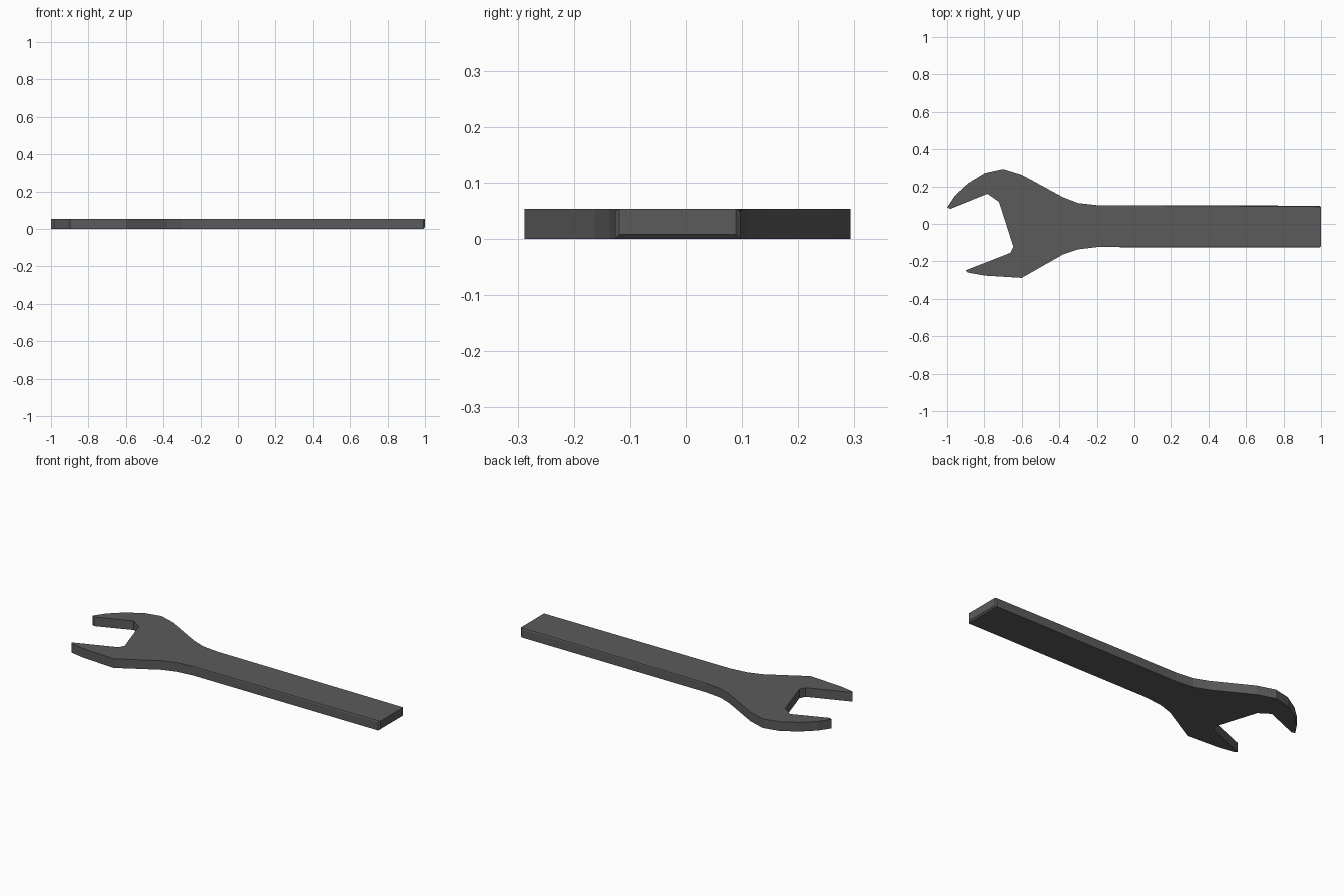
import bpy, bmesh

cube = bpy.data.objects.get("Cube")
if cube:
    bpy.data.objects.remove(cube, do_unlink=True)

THICK = 0.053
NECK_X = -0.2

# Outline, clockwise from above: upper jaw, handle, lower jaw, mouth
upper_jaw = [(-1, .088), (-.957, .152), (-.887, .216), (-.796, .272),
             (-.7, .293), (-.6, .262), (-.38, .142), (-.3, .111)]
handle = [(NECK_X, .1), (1, .097), (1, -.127), (NECK_X, -.124)]
lower_jaw = [(-.3, -.136), (-.38, -.163), (-.6, -.288), (-.796, -.276),
             (-.887, -.26), (-.9, -.248)]
mouth = [(-.662, -.155), (-.645, -.123), (-.722, .118), (-.784, .16), (-.983, .08)]
outline = upper_jaw + handle + lower_jaw + mouth

# Extrude the outline to a flat plate
bm = bmesh.new()
face = bm.faces.new([bm.verts.new((x, y, 0)) for x, y in outline])
result = bmesh.ops.extrude_face_region(bm, geom=[face])
top = [v for v in result["geom"] if isinstance(v, bmesh.types.BMVert)]
bmesh.ops.translate(bm, verts=top, vec=(0, 0, THICK))
bmesh.ops.recalc_face_normals(bm, faces=bm.faces)


def chamfer(test, width):
    edges = [e for e in bm.edges if test(e.verts[0].co, e.verts[1].co)]
    bmesh.ops.bevel(bm, geom=edges, offset=width, segments=1,
                    affect='EDGES', clamp_overlap=True)


# Chamfer the sides and bottom of the handle end, then the long top edges
chamfer(lambda a, b: min(a.x, b.x) > .99 and min(a.z, b.z) < .01, .008)
chamfer(lambda a, b: min(a.z, b.z) > THICK - .001
        and min(a.x, b.x) > NECK_X - .01 and abs(a.x - b.x) > .5, .005)

mesh = bpy.data.meshes.new("spanner")
bm.to_mesh(mesh)
bm.free()
spanner = bpy.data.objects.new("open_end_spanner", mesh)
bpy.context.collection.objects.link(spanner)

# Dark steel
steel = bpy.data.materials.new("dark_steel")
steel.use_nodes = True
color = (.105, .105, .105, 1)
steel.diffuse_color = color
steel.node_tree.nodes["Principled BSDF"].inputs["Base Color"].default_value = color
mesh.materials.append(steel)
